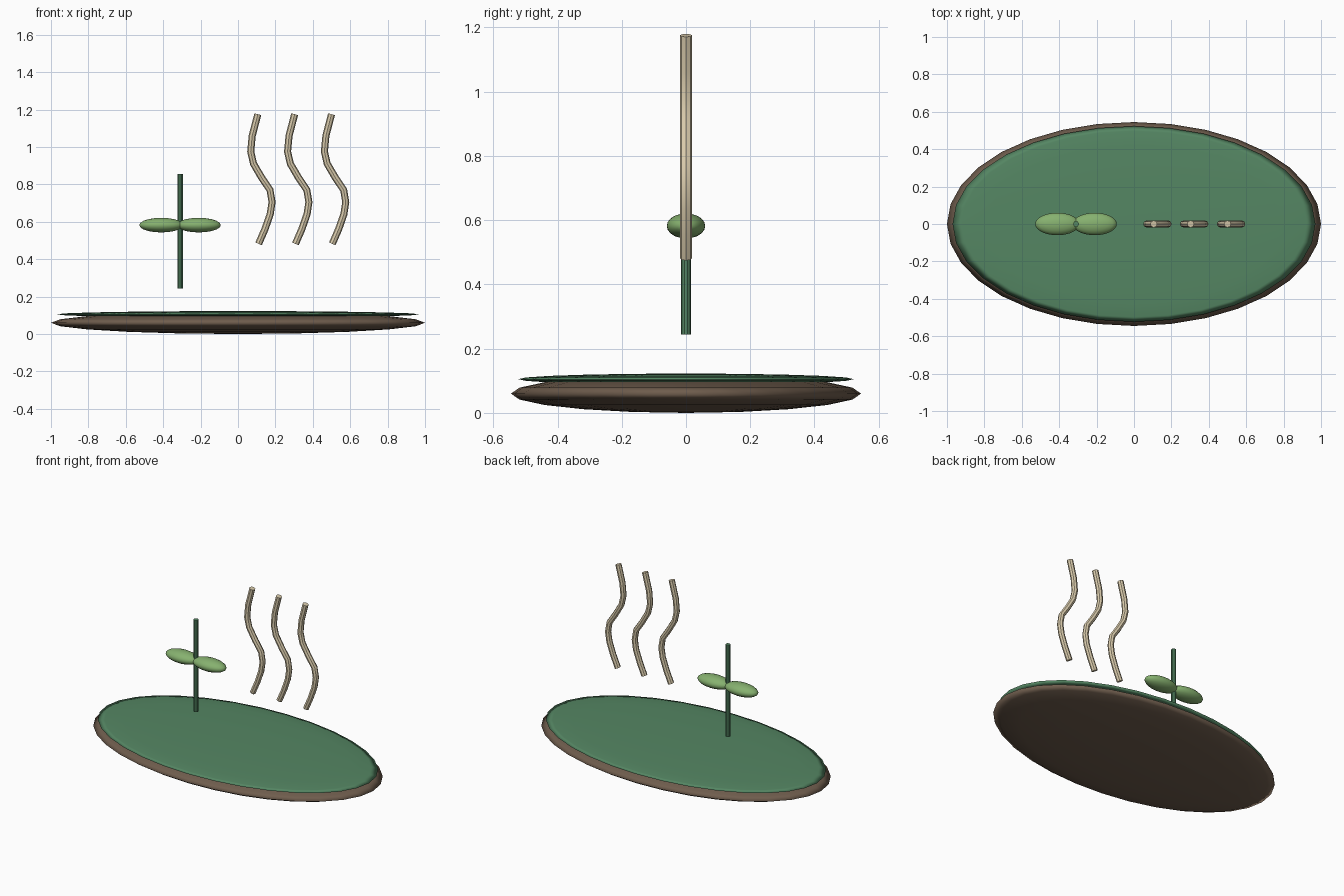
import bpy

if "Cube" in bpy.data.objects:
    bpy.data.objects.remove(bpy.data.objects["Cube"])


def material(name, rgb):
    m = bpy.data.materials.new(name)
    m.diffuse_color = (*rgb, 1)
    m.use_nodes = True
    m.node_tree.nodes["Principled BSDF"].inputs["Base Color"].default_value = m.diffuse_color
    return m


BROWN = material("soil_brown", (0.16, 0.11, 0.075))
GREEN = material("deep_green", (0.09, 0.24, 0.125))
LEAF = material("leaf_green", (0.24, 0.44, 0.16))
CREAM = material("cream", (0.71, 0.61, 0.42))


def finish(name, mat):
    ob = bpy.context.object
    ob.name = name
    ob.data.materials.append(mat)
    return ob


def ellipsoid(name, loc, radii, mat, segments=32, rings=10):
    bpy.ops.mesh.primitive_uv_sphere_add(segments=segments, ring_count=rings, location=loc)
    bpy.context.object.scale = radii
    bpy.ops.object.transform_apply(location=False, rotation=False, scale=True)
    bpy.ops.object.shade_smooth()
    return finish(name, mat)


# Oval base and the green layer on top
ellipsoid("base", (0, 0, 0.06), (1, 0.545, 0.06), BROWN)
ellipsoid("green_top", (0, 0, 0.105), (0.97, 0.523, 0.0175), GREEN)

# Floating stem with a pair of leaves
STEM_X = -0.31
bpy.ops.mesh.primitive_cylinder_add(vertices=10, radius=0.0155, depth=0.613,
                                    location=(STEM_X, 0, 0.55))
bpy.ops.object.shade_smooth_by_angle()
finish("stem", GREEN)
for side, label in ((-1, "left"), (1, "right")):
    ellipsoid("leaf_" + label, (STEM_X + side * 0.1, 0, 0.582), (0.118, 0.06, 0.039), LEAF)

# Three wavy steam tubes
PATH = [(0.11, 0.482), (0.144, 0.56), (0.172, 0.64), (0.182, 0.705), (0.171, 0.77),
        (0.127, 0.835), (0.083, 0.91), (0.068, 0.975), (0.076, 1.06), (0.106, 1.175)]
for i in range(3):
    curve = bpy.data.curves.new("steam", "CURVE")
    curve.dimensions = "3D"
    curve.bevel_depth = 0.019
    curve.bevel_resolution = 2
    curve.use_fill_caps = True
    spline = curve.splines.new("POLY")
    spline.points.add(len(PATH) - 1)
    for point, (x, z) in zip(spline.points, PATH):
        point.co = (x + 0.197 * i, 0, z, 1)
    spline.use_smooth = True
    ob = bpy.data.objects.new(f"steam_{i + 1}", curve)
    bpy.context.collection.objects.link(ob)
    bpy.ops.object.select_all(action="DESELECT")
    ob.select_set(True)
    bpy.context.view_layer.objects.active = ob
    bpy.ops.object.convert(target="MESH")
    bpy.ops.object.shade_smooth_by_angle()
    finish(f"steam_{i + 1}", CREAM)
